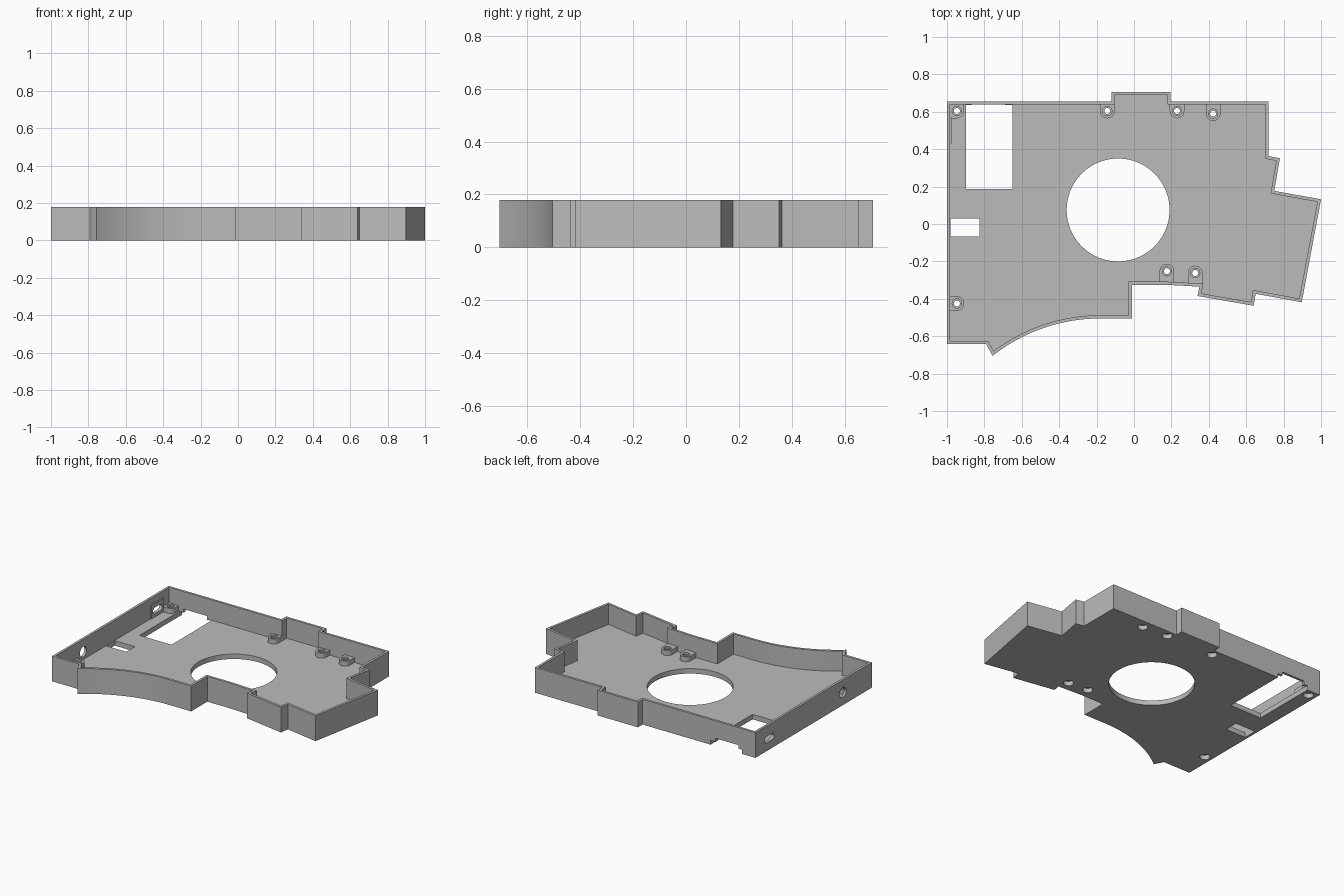
import bpy, bmesh
from math import sin, cos, pi, radians
from mathutils import Vector, Matrix

cube = bpy.data.objects.get("Cube")
if cube:
    bpy.data.objects.remove(cube, do_unlink=True)

HEIGHT, FLOOR, WALL = 0.178, 0.035, 0.017

grey = bpy.data.materials.new("light grey")
grey.use_nodes = True
grey.diffuse_color = (0.5, 0.5, 0.5, 1)
grey.node_tree.nodes["Principled BSDF"].inputs["Base Color"].default_value = (0.5, 0.5, 0.5, 1)


def prism(name, points, low, high, matrix=None):
    """Extrude a flat profile from z = low to z = high."""
    bm = bmesh.new()
    face = bm.faces.new([bm.verts.new((p[0], p[1], low)) for p in points])
    grown = bmesh.ops.extrude_face_region(bm, geom=[face])["geom"]
    top = [v for v in grown if isinstance(v, bmesh.types.BMVert)]
    bmesh.ops.translate(bm, vec=(0, 0, high - low), verts=top)
    if matrix:
        bm.transform(matrix)
    bmesh.ops.recalc_face_normals(bm, faces=bm.faces)
    mesh = bpy.data.meshes.new(name)
    bm.to_mesh(mesh)
    bm.free()
    mesh.materials.append(grey)
    obj = bpy.data.objects.new(name, mesh)
    bpy.context.collection.objects.link(obj)
    return obj


def box(name, x0, x1, y0, y1, z0, z1):
    return prism(name, [(x0, y0), (x1, y0), (x1, y1), (x0, y1)], z0, z1)


def arc(cx, cy, r, start, end, steps):
    angles = [radians(start + (end - start) * i / steps) for i in range(steps + 1)]
    return [(cx + r * cos(a), cy + r * sin(a)) for a in angles]


def circle(cx, cy, r, steps=32):
    return arc(cx, cy, r, 0, 360, steps)[:-1]


def inset(points, distance):
    """Mitred inward offset of an anticlockwise outline."""
    pts = [Vector(p) for p in points]
    result = []
    for i, p in enumerate(pts):
        a = (p - pts[i - 1]).normalized()
        b = (pts[(i + 1) % len(pts)] - p).normalized()
        na, nb = Vector((-a.y, a.x)), Vector((-b.y, b.x))
        result.append(p + (na + nb) * distance / (1 + na.dot(nb)))
    return result


def combine(target, tool, operation):
    mod = target.modifiers.new(operation.lower(), "BOOLEAN")
    mod.object, mod.operation, mod.solver = tool, operation, "EXACT"
    bpy.context.view_layer.objects.active = target
    bpy.ops.object.modifier_apply(modifier=mod.name)
    bpy.data.objects.remove(tool, do_unlink=True)


# Tray outline, with a concave sweep along the front left
outline = [(-1, 0.655), (-0.12, 0.655), (-0.12, 0.707), (0.195, 0.707), (0.195, 0.655),
           (0.72, 0.655), (0.72, 0.363), (0.78, 0.352), (0.75, 0.177), (1, 0.132),
           (0.897, -0.418), (0.65, -0.373), (0.64, -0.437), (0.34, -0.385),
           (0.35, -0.335), (0.17, -0.325), (-0.012, -0.325), (-0.012, -0.505)]
outline += arc(-0.18, -1.435, 0.93, 90, 128.3, 24)
outline += [(-0.79, -0.642), (-1, -0.642)]
outline.reverse()

tray = prism("tray", outline, 0, HEIGHT)
combine(tray, prism("cavity", inset(outline, WALL), FLOOR, 0.4), "DIFFERENCE")

# Thicker pad behind the oval port
combine(tray, box("port_pad", -0.99, -0.977, 0.43, 0.57, FLOOR - 0.01, 0.13), "UNION")

# Screw bosses: position, heading of the wall, reach to the wall
bosses = [(-0.947, 0.604, 180, 0.045), (-0.143, 0.604, 90, 0.043),
          (0.23, 0.604, 90, 0.043), (0.423, 0.59, 90, 0.057),
          (0.176, -0.252, 270, 0.065), (0.327, -0.262, 270, 0.06),
          (-0.947, -0.425, 180, 0.045)]
BOSS_R, BOSS_TOP = 0.039, 0.07
for x, y, heading, reach in bosses:
    profile = arc(0, 0, BOSS_R, 90, 270, 16) + [(reach, -BOSS_R), (reach, BOSS_R)]
    place = Matrix.Translation((x, y, 0)) @ Matrix.Rotation(radians(heading), 4, "Z")
    combine(tray, prism("screw_boss", profile, FLOOR - 0.01, BOSS_TOP, place), "UNION")
combine(tray, box("corner_boss_fill", -0.991, -0.909, 0.604, 0.645, FLOOR - 0.012, BOSS_TOP - 0.0005), "UNION")
for x, y, heading, reach in bosses:
    combine(tray, prism("screw_hole", circle(x, y, 0.016, 24), -0.1, 0.12), "DIFFERENCE")
    combine(tray, prism("top_recess", circle(x, y, 0.025, 24), BOSS_TOP - 0.012, 0.12), "DIFFERENCE")
    combine(tray, prism("head_recess", circle(x, y, 0.033, 24), -0.1, 0.032), "DIFFERENCE")

# Floor openings and the stepped notch under the back wall
combine(tray, prism("round_opening", circle(-0.085, 0.075, 0.275, 96), -0.1, 0.1), "DIFFERENCE")
combine(tray, box("small_slot", -0.982, -0.825, -0.066, 0.03, -0.1, 0.1), "DIFFERENCE")
combine(tray, box("large_opening", -0.898, -0.65, 0.187, 0.637, -0.1, 0.06), "DIFFERENCE")
combine(tray, box("wall_notch", -0.897, -0.651, 0.6, 0.8, -0.1, 0.03), "DIFFERENCE")
combine(tray, box("wall_notch_step", -0.87, -0.69, 0.6, 0.8, -0.1, 0.055), "DIFFERENCE")


def side_cut(name, points, x0, x1):
    """Cut a (y, z) profile through the side wall between x0 and x1."""
    turn = Matrix(((0, 0, 1, 0), (1, 0, 0, 0), (0, 1, 0, 0), (0, 0, 0, 1)))
    combine(tray, prism(name, points, x0, x1, turn), "DIFFERENCE")


def oval(y, z, half, r):
    return arc(y + half - r, z, r, -90, 90, 12) + arc(y - half + r, z, r, 90, 270, 12)


# Oval port with outer recess, and two round jacks
side_cut("port_recess", oval(0.5, 0.08, 0.078, 0.04), -1.1, -0.99)
side_cut("port_opening", oval(0.5, 0.08, 0.052, 0.022), -1.1, -0.96)
side_cut("large_jack", circle(-0.32, 0.09, 0.036), -1.1, -0.96)
side_cut("small_jack_recess", circle(-0.235, 0.085, 0.033), -1.1, -0.99)
side_cut("small_jack", circle(-0.235, 0.085, 0.016), -1.1, -0.96)

bpy.ops.object.select_all(action="DESELECT")
tray.select_set(True)
bpy.context.view_layer.objects.active = tray
bpy.ops.object.shade_smooth_by_angle(angle=radians(30))
